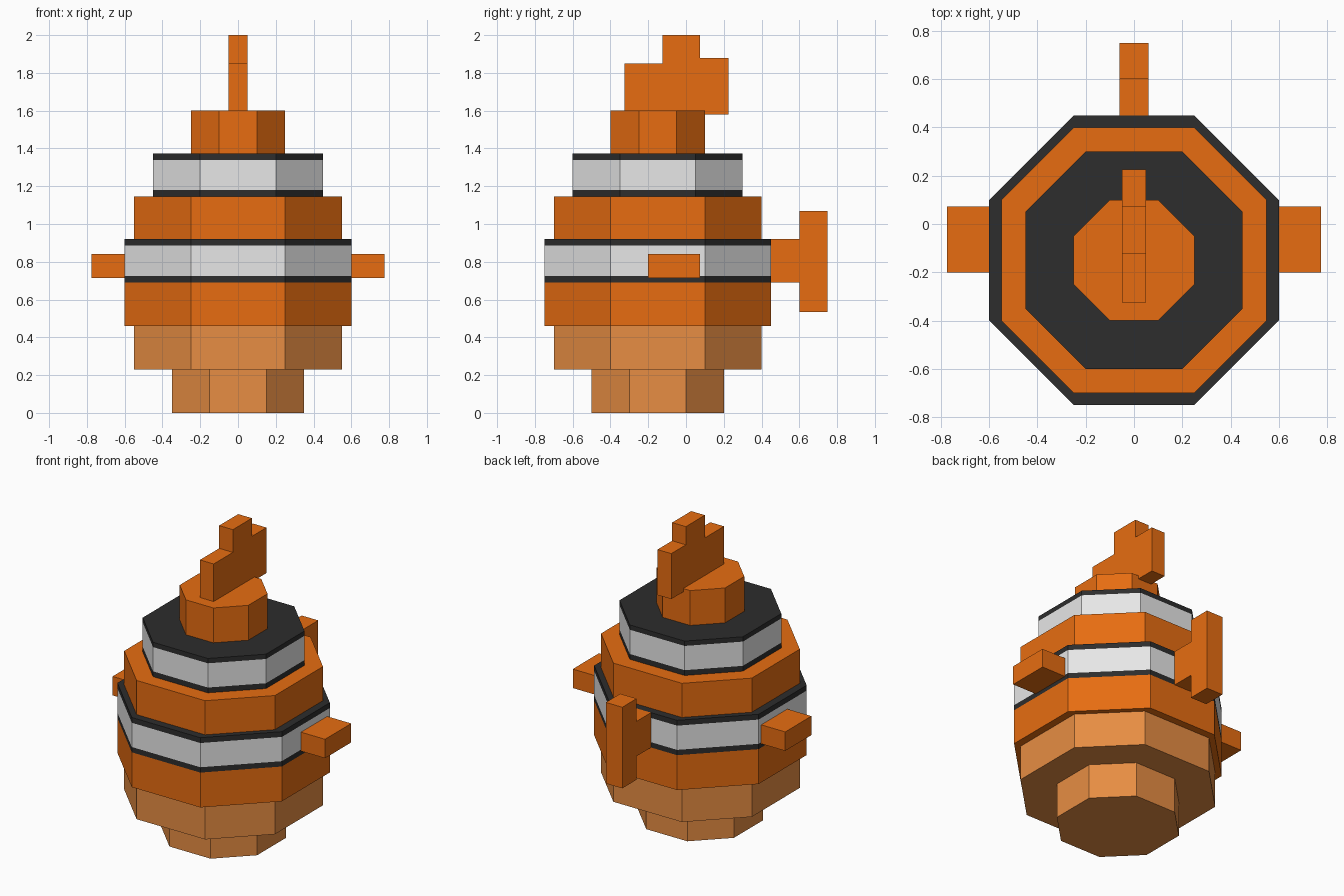
import bpy
import bmesh

if "Cube" in bpy.data.objects:
    bpy.data.objects.remove(bpy.data.objects["Cube"])


def material(name, rgb):
    m = bpy.data.materials.new(name)
    m.diffuse_color = (*rgb, 1.0)
    m.use_nodes = True
    m.node_tree.nodes["Principled BSDF"].inputs["Base Color"].default_value = m.diffuse_color
    return m


ORANGE = material("orange", (1.0, 0.19, 0.007))
TAN = material("light orange", (1.0, 0.335, 0.07))
WHITE = material("white", (1.0, 1.0, 1.0))
BLACK = material("black", (0.026, 0.026, 0.026))

AXIS_Y = -0.15  # centre line of the stacked body


def prism(name, points, vector, mat):
    """Extrude a flat outline along a vector."""
    bm = bmesh.new()
    face = bm.faces.new([bm.verts.new(p) for p in points])
    top = bmesh.ops.extrude_face_region(bm, geom=[face])
    verts = [g for g in top["geom"] if isinstance(g, bmesh.types.BMVert)]
    bmesh.ops.translate(bm, vec=vector, verts=verts)
    bmesh.ops.recalc_face_normals(bm, faces=bm.faces)
    mesh = bpy.data.meshes.new(name)
    bm.to_mesh(mesh)
    bm.free()
    mesh.materials.append(mat)
    obj = bpy.data.objects.new(name, mesh)
    bpy.context.collection.objects.link(obj)
    return obj


def tier(name, z0, z1, r, s, mat):
    """Octagonal slab: r = half width, s = half length of the flat side."""
    outline = [(s, -r), (r, -s), (r, s), (s, r), (-s, r), (-r, s), (-r, -s), (-s, -r)]
    prism(name, [(x, y + AXIS_Y, z0) for x, y in outline], (0, 0, z1 - z0), mat)


def side_plate(name, half, outline, mat):
    """Plate with a y-z outline, centred on x = 0."""
    prism(name, [(-half, y, z) for y, z in outline], (2 * half, 0, 0), mat)


# Body, from the snout up; striped tiers are split into bands
for name, z0, z1, r, s, mat in [
    ("snout", 0.0, 0.23, 0.35, 0.15, TAN),
    ("face", 0.23, 0.46, 0.55, 0.25, TAN),
    ("cheeks", 0.46, 0.69, 0.60, 0.25, ORANGE),
    ("wide_stripe_lower_edge", 0.69, 0.725, 0.60, 0.25, BLACK),
    ("wide_stripe", 0.725, 0.885, 0.60, 0.25, WHITE),
    ("wide_stripe_upper_edge", 0.885, 0.92, 0.60, 0.25, BLACK),
    ("belly", 0.92, 1.145, 0.55, 0.25, ORANGE),
    ("narrow_stripe_lower_edge", 1.145, 1.18, 0.45, 0.20, BLACK),
    ("narrow_stripe", 1.18, 1.34, 0.45, 0.20, WHITE),
    ("narrow_stripe_upper_edge", 1.34, 1.372, 0.45, 0.20, BLACK),
    ("tail_base", 1.372, 1.602, 0.25, 0.10, ORANGE),
]:
    tier(name, z0, z1, r, s, mat)

# Stepped fin on top
side_plate("top_fin", 0.05, [
    (-0.325, 1.58), (0.225, 1.58), (0.225, 1.88), (0.073, 1.88),
    (0.073, 2.0), (-0.125, 2.0), (-0.125, 1.85), (-0.325, 1.85)], ORANGE)

# T-shaped fin on the back
side_plate("back_fin", 0.06, [
    (0.425, 0.69), (0.60, 0.69), (0.60, 0.535), (0.75, 0.535),
    (0.75, 1.07), (0.60, 1.07), (0.60, 0.92), (0.425, 0.92)], ORANGE)

# Mirrored side fins
for name, sx in (("right_fin", 1), ("left_fin", -1)):
    prism(name, [(sx * 0.59, y, z) for y, z in
                 [(-0.2, 0.715), (0.073, 0.715), (0.073, 0.84), (-0.2, 0.84)]],
          (sx * 0.185, 0, 0), ORANGE)
